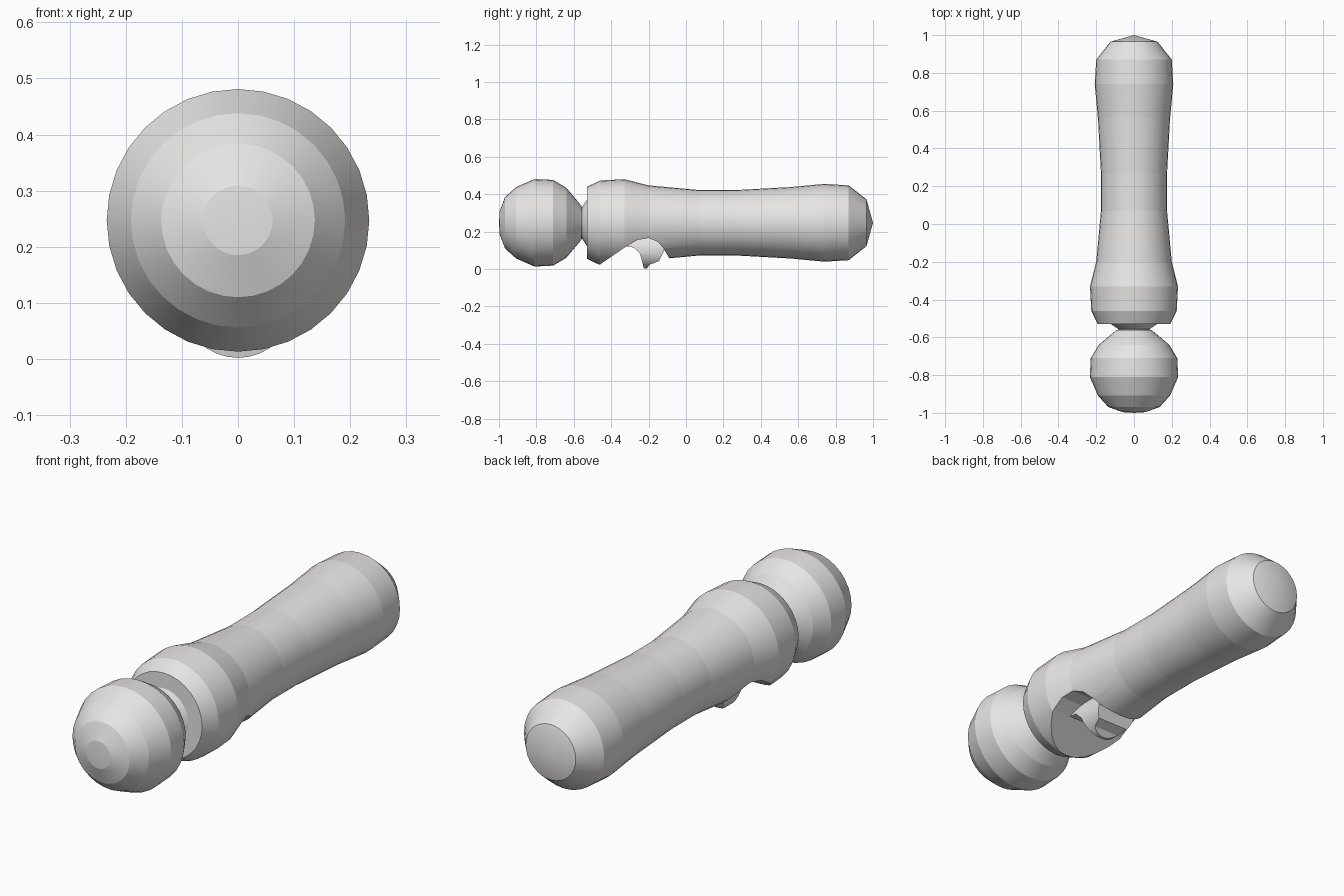
import bpy, bmesh, math

if "Cube" in bpy.data.objects:
    bpy.data.objects.remove(bpy.data.objects["Cube"])

ZC = 0.247
SIDES = 32


def add_object(name, bm):
    bmesh.ops.recalc_face_normals(bm, faces=bm.faces)
    mesh = bpy.data.meshes.new(name)
    bm.to_mesh(mesh)
    bm.free()
    ob = bpy.data.objects.new(name, mesh)
    bpy.context.collection.objects.link(ob)
    return ob


def lathe(name, profile, zc=ZC):
    """Revolve (y, radius) points around the long axis, with crisp rings."""
    bm = bmesh.new()
    vs = [bm.verts.new((r, y, zc)) for y, r in profile]
    es = [bm.edges.new(p) for p in zip(vs, vs[1:])]
    bmesh.ops.spin(bm, geom=vs + es, cent=(0, 0, zc), axis=(0, 1, 0),
                   angle=math.tau, steps=SIDES, use_duplicate=False)
    bmesh.ops.remove_doubles(bm, verts=bm.verts, dist=0.0005)
    for e in bm.edges:
        a, b = e.verts
        if abs(a.co.y - b.co.y) < 1e-4:
            e.smooth = False
    return add_object(name, bm)


def side_plate(name, outline, half):
    """Extrude a (y, z) outline across x."""
    bm = bmesh.new()
    f = bm.faces.new([bm.verts.new((-half, y, z)) for y, z in outline])
    ext = bmesh.ops.extrude_face_region(bm, geom=[f])["geom"]
    bmesh.ops.translate(bm, vec=(2 * half, 0, 0),
                        verts=[v for v in ext if isinstance(v, bmesh.types.BMVert)])
    return add_object(name, bm)


def select_only(ob):
    bpy.ops.object.select_all(action="DESELECT")
    bpy.context.view_layer.objects.active = ob
    ob.select_set(True)


def boolean(ob, tool, operation):
    tool.hide_render = True
    mod = ob.modifiers.new("cut", "BOOLEAN")
    mod.operation, mod.object, mod.solver = operation, tool, "EXACT"
    select_only(ob)
    bpy.ops.object.modifier_apply(modifier=mod.name)
    bpy.data.objects.remove(tool)


# round head
head = lathe("round_head", [(-1, 0), (-0.996, 0.062), (-0.968, 0.137), (-0.908, 0.191),
                            (-0.81, 0.234), (-0.71, 0.229), (-0.64, 0.187),
                            (-0.56, 0.092), (-0.56, 0)])
# neck between head and handle
neck = lathe("neck", [(-0.57, 0), (-0.57, 0.08), (-0.555, 0.085), (-0.525, 0.13), (-0.525, 0)])

# handle
handle = lathe("handle", [(-0.53, 0), (-0.53, 0.192), (-0.46, 0.226), (-0.33, 0.233),
                          (-0.2, 0.2), (0.07, 0.175), (0.27, 0.175), (0.56, 0.191),
                          (0.74, 0.208), (0.87, 0.2), (0.965, 0.125), (1, 0)])

# finger notch under the handle
notch = side_plate("notch_cutter", [(-0.50, -0.003), (-0.46, 0.024), (-0.32, 0.12),
                                    (-0.26, 0.155), (-0.2, 0.166), (-0.15, 0.145),
                                    (-0.12, 0.11), (-0.09, 0.058), (-0.08, -0.05),
                                    (-0.50, -0.05)], 0.4)
boolean(handle, notch, "DIFFERENCE")

# hooked trigger with a rounded underside
trigger = side_plate("trigger", [(-0.32, 0.12), (-0.28, 0.115), (-0.245, 0.08), (-0.222, -0.01),
                                 (-0.19, 0.025), (-0.145, 0.042), (-0.115, 0.1),
                                 (-0.15, 0.16), (-0.2, 0.2), (-0.28, 0.18)], 0.2)
rounder = lathe("trigger_rounder", [(-0.5, 0), (-0.5, 0.1), (0, 0.1), (0, 0)], 0.102)
boolean(trigger, rounder, "INTERSECT")

# pale finish
pale = bpy.data.materials.new("pale_grey")
pale.diffuse_color = (0.8, 0.79, 0.77, 1)
pale.use_nodes = True
pale.node_tree.nodes["Principled BSDF"].inputs["Base Color"].default_value = pale.diffuse_color
for ob in (head, neck, handle, trigger):
    ob.data.materials.clear()
    ob.data.materials.append(pale)
    select_only(ob)
    bpy.ops.object.shade_smooth_by_angle(angle=math.radians(12), keep_sharp_edges=True)
